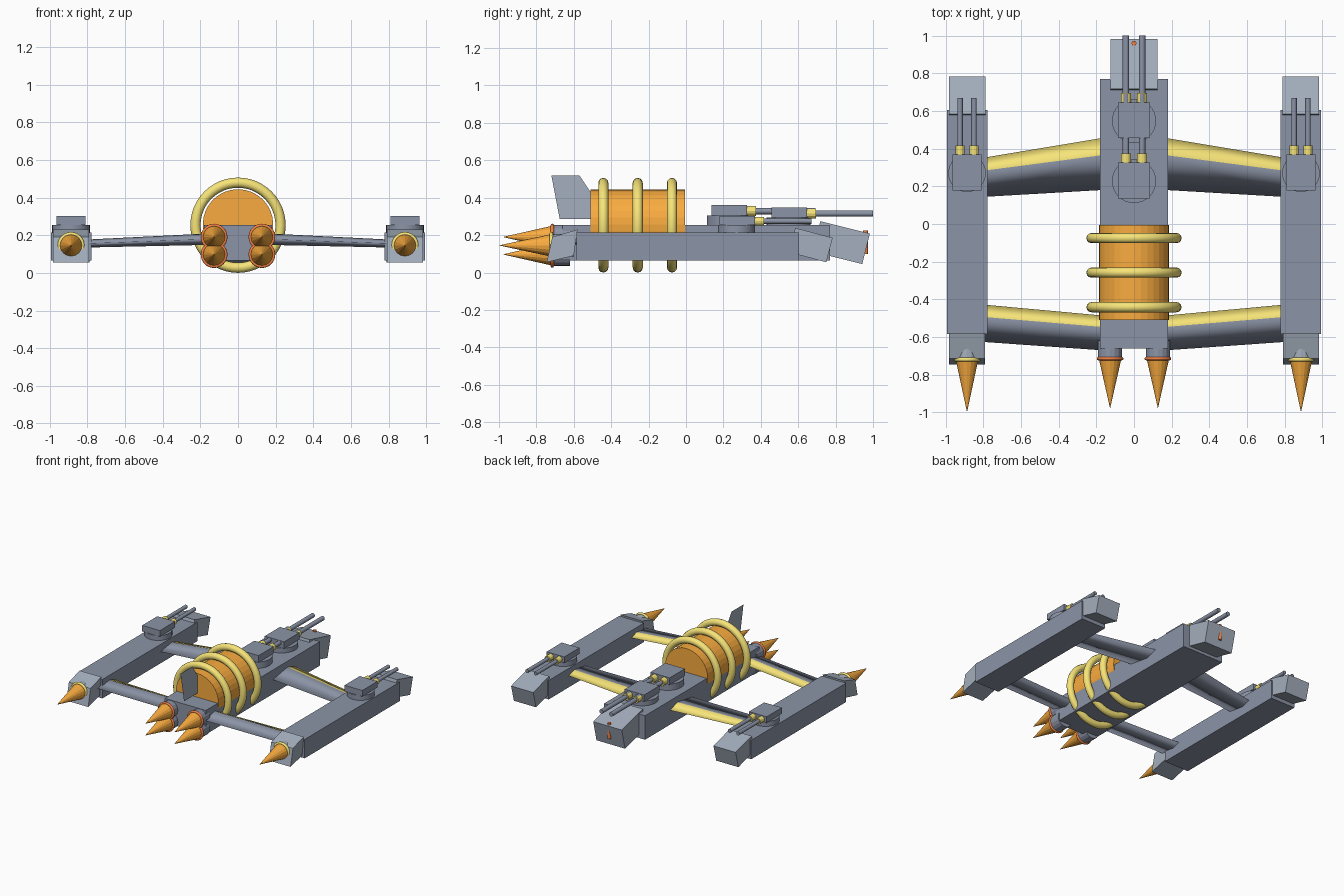
import bpy, bmesh
from math import radians, pi

if "Cube" in bpy.data.objects:
    bpy.data.objects.remove(bpy.data.objects["Cube"])


def material(name, rgb):
    m = bpy.data.materials.new(name)
    m.diffuse_color = (*rgb, 1)
    m.use_nodes = True
    m.node_tree.nodes["Principled BSDF"].inputs["Base Color"].default_value = m.diffuse_color
    return m


HULL = material("hull_grey", (0.26, 0.295, 0.38))
LIGHT = material("light_grey", (0.37, 0.425, 0.51))
ORANGE = material("orange", (0.95, 0.41, 0.05))
YELLOW = material("yellow", (0.93, 0.78, 0.19))
RED = material("red_orange", (0.90, 0.22, 0.06))


def finish(name, mat, smooth=False):
    ob = bpy.context.object
    ob.name = name
    ob.data.materials.append(mat)
    if smooth:
        bpy.ops.object.shade_smooth_by_angle(angle=radians(35))
    return ob


def box(name, x, y, z, sx, sy, sz, tilt=0, mat=HULL):
    bpy.ops.mesh.primitive_cube_add(size=1, location=(x, y, z), rotation=(radians(tilt), 0, 0))
    ob = finish(name, mat)
    ob.scale = (sx, sy, sz)
    return ob


def rod(name, x, z, y0, y1, r0, r1, mat=HULL, sides=16, smooth=False):
    """Cylinder or cone along y, radius r0 at y0 and r1 at y1 (y1 < y0)."""
    bpy.ops.mesh.primitive_cone_add(vertices=sides, radius1=r0, radius2=r1, depth=y0 - y1,
                                    location=(x, (y0 + y1) / 2, z), rotation=(pi / 2, 0, 0))
    return finish(name, mat, smooth)


def post(name, x, y, z0, z1, r, mat=HULL, sides=32):
    bpy.ops.mesh.primitive_cylinder_add(vertices=sides, radius=r, depth=z1 - z0,
                                        location=(x, y, (z0 + z1) / 2))
    return finish(name, mat, True)


def ring(name, x, y, z, major, minor, mat, seg=32, sub=12):
    bpy.ops.mesh.primitive_torus_add(major_radius=major, minor_radius=minor, major_segments=seg,
                                     minor_segments=sub, location=(x, y, z), rotation=(pi / 2, 0, 0))
    return finish(name, mat, True)


def add_mesh(name, bm, mats):
    me = bpy.data.meshes.new(name)
    bm.to_mesh(me)
    bm.free()
    for m in mats:
        me.materials.append(m)
    bpy.context.collection.objects.link(bpy.data.objects.new(name, me))


def side_profile(name, points, x, width, mat):
    """Outline in the y-z plane, extruded across x (width 0 leaves a thin sheet)."""
    bm = bmesh.new()
    f = bm.faces.new([bm.verts.new((x - width / 2, y, z)) for y, z in points])
    if width:
        res = bmesh.ops.extrude_face_region(bm, geom=[f], use_keep_orig=True)
        moved = [v for v in res["geom"] if isinstance(v, bmesh.types.BMVert)]
        bmesh.ops.translate(bm, verts=moved, vec=(width, 0, 0))
        bmesh.ops.recalc_face_normals(bm, faces=bm.faces)
    add_mesh(name, bm, [mat])


def turret(name, x, y, z0, z1, z2, base_r, width, gap, r, muzzle):
    """Round base, box housing, twin barrels with collars."""
    post(name + "_base", x, y, z0 - 0.01, z1, base_r)
    box(name + "_housing", x, y + 0.003, (z1 + z2) / 2, width, 0.19, z2 - z1)
    front = y + 0.095
    zb = (z1 + z2) / 2 - 0.004
    for s in (-1, 1):
        rod(name + "_collar", x + s * gap, zb, front + 0.052, front - 0.01, r * 1.6, r * 1.6, YELLOW, 12)
        rod(name + "_barrel", x + s * gap, zb, muzzle, front, r, r, HULL, 12, True)


def strut(name, s, root, tip, peak=0.33):
    """Smooth-shaded four-point wing section; root and tip are (y_front, y_back, z_low, z_high)."""
    bm = bmesh.new()
    loops = []
    for x, t in ((0.12, -0.1), (0.84, 1.1)):
        yf, yb, zl, zh = [a + (b - a) * t for a, b in zip(root, tip)]
        ym, zm = yf + (yb - yf) * peak, (zl + zh) / 2
        loops.append([bm.verts.new((s * x, y, z)) for y, z in ((yf, zm), (ym, zh), (yb, zm), (ym, zl))])
    for i in range(4):
        j = (i + 1) % 4
        f = bm.faces.new((loops[0][i], loops[0][j], loops[1][j], loops[1][i]))
        f.material_index = 1 if i == 0 else 0  # yellow upper leading edge
        f.smooth = True
        if s < 0:
            f.normal_flip()
    bm.normal_update()
    if bm.faces[:][0].normal.z < 0:
        bmesh.ops.reverse_faces(bm, faces=bm.faces)
    add_mesh(name, bm, [HULL, YELLOW])


# Central hull with drooped nose and its sensor bar
box("central_hull", 0, 0.055, 0.16, 0.36, 1.43, 0.19)
box("central_nose", 0, 0.83, 0.16, 0.25, 0.273, 0.168, -14, LIGHT)
post("nose_sensor", 0, 0.96, 0.10, 0.225, 0.013, RED, 12)

# Storage tank and its three hoops
rod("tank", 0, 0.257, -0.005, -0.51, 0.187, 0.187, ORANGE, 32)
for y in (-0.442, -0.258, -0.075):
    ring("tank_hoop", 0, y, 0.253, 0.226, 0.027, YELLOW, 48)

# Thin tail fin
side_profile("tail_fin", [(-0.72, 0.52), (-0.57, 0.52), (-0.51, 0.43), (-0.51, 0.285), (-0.675, 0.285)],
             0, 0, LIGHT)

# Two turrets on the hull, the rear one stepped higher
turret("rear_turret", 0, 0.228, 0.255, 0.305, 0.36, 0.117, 0.17, 0.043, 0.017, 0.69)
turret("front_turret", 0, 0.548, 0.255, 0.293, 0.347, 0.117, 0.17, 0.043, 0.017, 1.0)

for s in (-1, 1):
    # Side pontoon with drooped ends
    x = s * 0.887
    box("pontoon", x, 0.01, 0.14, 0.215, 1.19, 0.15)
    box("pontoon_nose", x, 0.667, 0.147, 0.194, 0.207, 0.135, -15, LIGHT)
    side_profile("pontoon_tail", [(-0.715, 0.19), (-0.58, 0.23), (-0.6, 0.09), (-0.745, 0.055)],
                 x, 0.19, LIGHT)
    turret("pontoon_turret", x, 0.27, 0.215, 0.255, 0.303, 0.1, 0.155, 0.037, 0.0145, 0.67)

    # Pontoon engine
    rod("pontoon_engine_neck", x, 0.145, -0.60, -0.72, 0.06, 0.062, LIGHT)
    ring("pontoon_engine_ring", x, -0.72, 0.145, 0.062, 0.010, YELLOW)
    rod("pontoon_flame", x, 0.145, -0.72, -1.0, 0.06, 0, ORANGE)

    # Paired main engines
    for z in (0.19, 0.097):
        rod("main_engine_neck", s * 0.127, z, -0.62, -0.715, 0.063, 0.063)
        ring("main_engine_ring", s * 0.127, -0.715, z, 0.062, 0.009, RED)
        rod("main_flame", s * 0.127, z, -0.715, -0.98, 0.06, 0, ORANGE)

    # Connecting struts
    strut("front_strut", s, (0.455, 0.18, 0.148, 0.208), (0.355, 0.145, 0.135, 0.178))
    strut("rear_strut", s, (-0.485, -0.67, 0.148, 0.208), (-0.43, -0.628, 0.135, 0.178))
